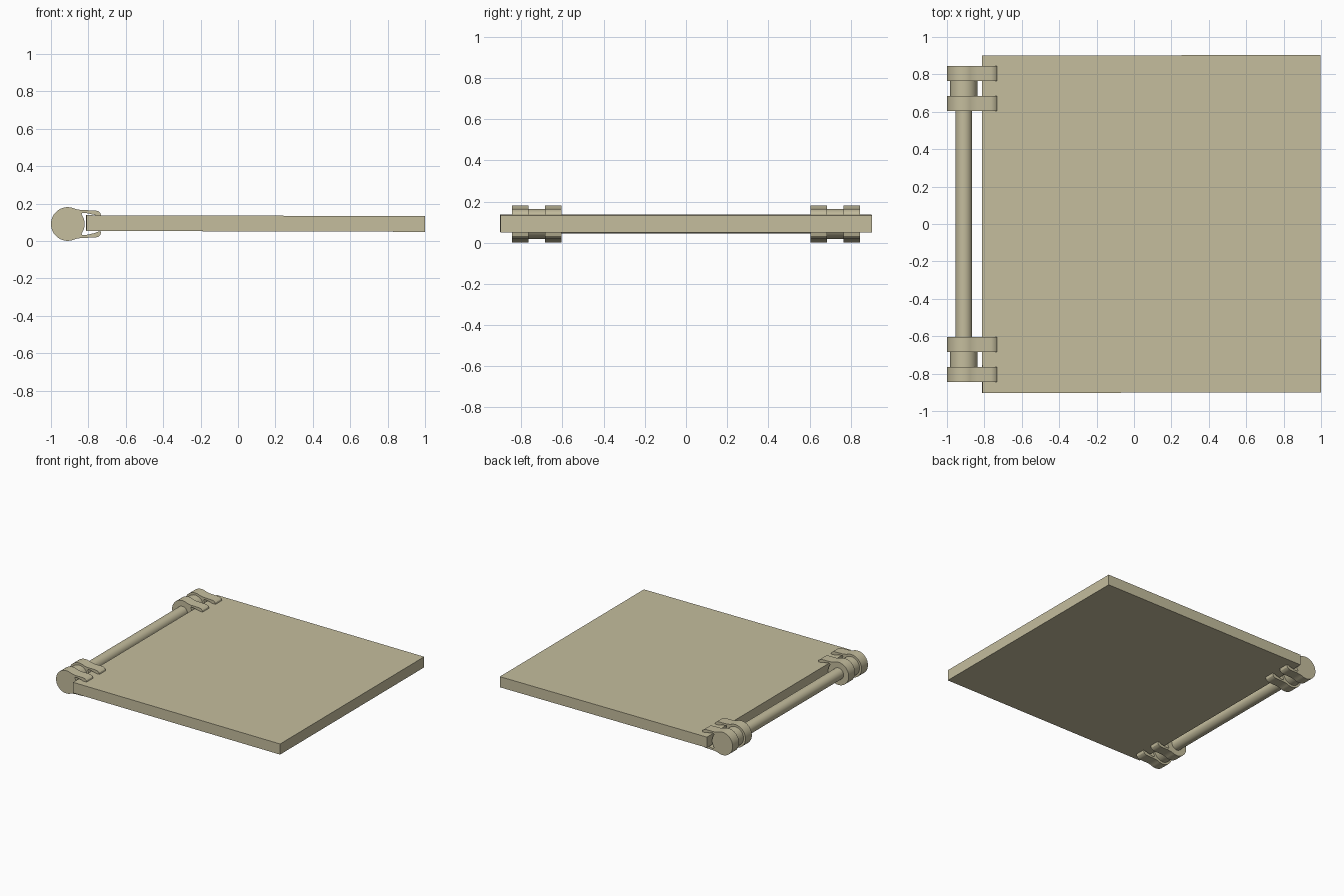
import bpy, bmesh
from math import sin, cos, radians

if "Cube" in bpy.data.objects:
    bpy.data.objects.remove(bpy.data.objects["Cube"])

AX, AZ = -0.91, 0.091   # hinge axis

tan = bpy.data.materials.new("tan")
tan.diffuse_color = (0.555, 0.51, 0.34, 1)
tan.use_nodes = True
tan.node_tree.nodes["Principled BSDF"].inputs["Base Color"].default_value = tan.diffuse_color


def extrude_y(name, outline, y0, y1):
    """Closed x/z outline extruded along y."""
    bm = bmesh.new()
    face = bm.faces.new([bm.verts.new((x, y0, z)) for x, z in outline])
    res = bmesh.ops.extrude_face_region(bm, geom=[face])
    verts = [g for g in res["geom"] if isinstance(g, bmesh.types.BMVert)]
    bmesh.ops.translate(bm, verts=verts, vec=(0, y1 - y0, 0))
    bmesh.ops.recalc_face_normals(bm, faces=bm.faces)
    mesh = bpy.data.meshes.new(name)
    bm.to_mesh(mesh)
    bm.free()
    mesh.materials.append(tan)
    ob = bpy.data.objects.new(name, mesh)
    bpy.context.collection.objects.link(ob)
    bpy.context.view_layer.objects.active = ob
    bpy.ops.object.select_all(action='DESELECT')
    ob.select_set(True)
    bpy.ops.object.shade_smooth_by_angle(angle=radians(30))
    return ob


def arc(r, a0, a1, n):
    return [(AX + r * cos(radians(a0 + (a1 - a0) * i / n)),
             AZ + r * sin(radians(a0 + (a1 - a0) * i / n))) for i in range(n + 1)]


# Flat panel, very slightly tilted
bpy.ops.mesh.primitive_cube_add(size=1, location=(0.0925, 0, 0.0935),
                                rotation=(0, radians(0.15), radians(0.08)))
panel = bpy.context.object
panel.name = "panel"
panel.scale = (1.81, 1.804, 0.084)
panel.data.materials.append(tan)

# Hinge rod
extrude_y("hinge_rod", arc(0.045, 0, 348.75, 31), -0.84, 0.84)

# Clip outline: round barrel with two prongs gripping the panel
prong = [(-0.835, 0.074), (-0.765, 0.073), (-0.748, 0.069), (-0.736, 0.058),
         (-0.731, 0.040), (-0.745, 0.040), (-0.768, 0.049), (-0.81, 0.058), (-0.832, 0.060)]
upper = [(x, AZ + dz) for x, dz in prong]
lower = [(x, AZ - dz) for x, dz in reversed(prong)]
clip = arc(0.09, 62, 298, 36) + lower[::-1] + arc(0.09, -35, 35, 12) + upper[::-1]

# Two clips and a spacer barrel at each end of the rod
for side, s in (("front", -1), ("back", 1)):
    for label, a, b in (("inner", 0.605, 0.685), ("outer", 0.765, 0.845)):
        extrude_y(f"{side}_{label}_clip", clip, s * a, s * b)
    extrude_y(f"{side}_spacer", arc(0.073, 0, 348.75, 31), s * 0.68, s * 0.77)
